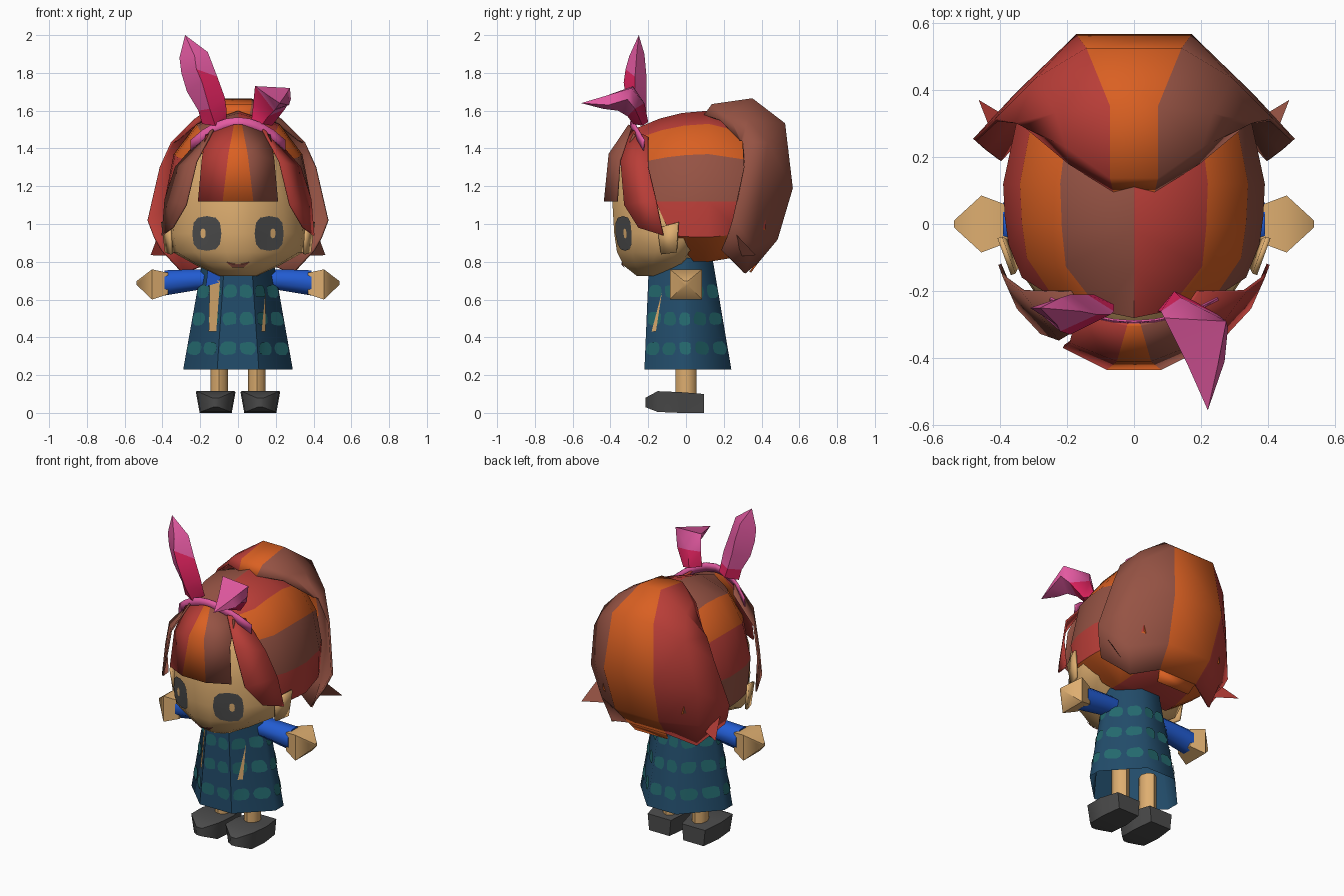
import bpy, bmesh, math, random
from mathutils import Vector
from mathutils.bvhtree import BVHTree

random.seed(4)
cube = bpy.data.objects.get("Cube")
if cube:
    bpy.data.objects.remove(cube)


def material(name, hexcode):
    rgb = [int(hexcode[k:k + 2], 16) / 255 for k in (0, 2, 4)]
    col = [c / 12.92 if c < .04 else ((c + .055) / 1.055) ** 2.4 for c in rgb] + [1]
    m = bpy.data.materials.new(name)
    m.use_nodes = True
    m.diffuse_color = col
    m.node_tree.nodes["Principled BSDF"].inputs["Base Color"].default_value = col
    return m


SKIN = material("skin", "DEAE70")
RED = material("red hair", "BA3E38")
ORANGE = material("orange hair", "DA6022")
BROWN = material("brown hair", "965344")
PINK = material("pink", "E45AA2")
CRIMSON = material("crimson", "E0235F")
NAVY = material("dress blue", "224C6A")
GREEN = material("dress green", "24696E")
BLUE = material("sleeve blue", "225CD2")
GREY = material("dark grey", "4C4C4C")
made = []


def build(name, verts, faces, colours, thick=0):
    """Mesh object with one colour per face."""
    mats = list(dict.fromkeys(colours))
    bm = bmesh.new()
    vs = [bm.verts.new(v) for v in verts]
    for f, c in zip(faces, colours):
        bm.faces.new([vs[k] for k in f]).material_index = mats.index(c)
    bmesh.ops.remove_doubles(bm, verts=bm.verts, dist=.0005)
    bmesh.ops.recalc_face_normals(bm, faces=bm.faces)
    bmesh.ops.triangulate(bm, faces=bm.faces)
    me = bpy.data.meshes.new(name)
    bm.to_mesh(me)
    bm.free()
    for m in mats:
        me.materials.append(m)
    ob = bpy.data.objects.new(name, me)
    bpy.context.collection.objects.link(ob)
    if thick:
        mod = ob.modifiers.new("thickness", "SOLIDIFY")
        mod.thickness, mod.offset = thick, 0
    made.append(ob)
    return ob


def grid(name, rows, colour, closed=False, caps=(), thick=0):
    """Skin rows of points; colour is a material or a rule of (row, column)."""
    n = len(rows[0])
    rule = colour if callable(colour) else lambda i, j: colour
    faces, cols = [], []
    for i in range(len(rows) - 1):
        for j in range(n if closed else n - 1):
            k = (j + 1) % n
            faces.append((i * n + j, i * n + k, i * n + n + k, i * n + n + j))
            cols.append(rule(i, j))
    for i in caps:
        i %= len(rows)
        faces.append(tuple(range(i * n, i * n + n)))
        cols.append(rule(i, 0))
    return build(name, [p for r in rows for p in r], faces, cols, thick)


def ring(half, sx, yc, yf, yb, z):
    """Horizontal ring from a half template, mirrored in x."""
    r = [(x * sx, yc + y * (yf if y < 0 else yb), z) for x, y in half]
    return r + [(-x, y, z) for x, y, z in reversed(r)]


def flip(rows, s):
    return [[(s * x, y, z) for x, y, z in r] for r in rows]


def surface(ob):
    return BVHTree.FromPolygons([v.co for v in ob.data.vertices],
                                [p.vertices for p in ob.data.polygons])


def plate(name, tree, outline, mat, lift=.006):
    """Thin painted patch projected on the front of a surface."""
    n = len(outline)
    mid = tuple(sum(p[k] for p in outline) / n for k in (0, 1))
    pts = []
    for x, z in outline + [mid]:
        hit = tree.ray_cast(Vector((x, -2, z)), Vector((0, 1, 0)))[0]
        pts.append((x, (hit.y if hit else -.2) - lift, z))
    build(name, pts, [(k, (k + 1) % n, n) for k in range(n)], [mat] * n)


def oval(cx, cz, rx, rz, n=12):
    pts = []
    for k in range(n):
        c, s = math.cos(k * math.tau / n), math.sin(k * math.tau / n)
        pts.append((cx + rx * math.copysign(abs(c) ** .7, c),
                    cz + rz * math.copysign(abs(s) ** .7, s)))
    return pts


# Head
half = [(.18, -1), (.66, -.74), (.93, -.35), (1, 0), (.8, .6), (.3, 1)]
head_rows = [(.725, .1, -.18, .08, .08), (.78, .22, -.1, .23, .12),
             (.85, .345, -.05, .315, .1), (.95, .37, 0, .38, .25),
             (1.12, .36, 0, .39, .28), (1.3, .3, 0, .35, .28), (1.45, .2, 0, .22, .2)]
head = grid("head", [ring(half, sx, yc, yf, yb, z) for z, sx, yc, yf, yb in head_rows],
            SKIN, True, (0, -1))
face = surface(head)
for s, side in ((1, "left"), (-1, "right")):
    plate(side + "_eye", face, oval(s * .165, .95, .077, .092), GREY)
    plate(side + "_eye_glint", face, oval(s * .185, .95, .014, .026, 8), SKIN, .009)
    grid(side + "_ear", flip([[(.36, -.15, .98), (.4, -.04, 1.01)],
                              [(.35, -.13, .84), (.38, -.05, .85)]], s), SKIN, thick=.015)
plate("mouth", face, [(-.065, .8), (-.03, .788), (.03, .788), (.065, .8),
                      (.03, .77), (-.03, .77)], BROWN, .009)

# Striped hair cap: one profile swept from front to back
profile = [(0, 1.6), (.22, 1.53), (.34, 1.37), (.39, 1.12), (.385, .93), (.2, .8)]
fronts = [-.28, -.26, -.22, -.16, -.08, .04]
pinch = [1, .55, .82, .95, 1, 1]
half = [(x, z, f, p) for (x, z), f, p in zip(profile, fronts, pinch)]
full = [(-x, z, f, p) for x, z, f, p in half[:0:-1]] + half


def cap_point(x, z, y):
    k = 1 - (.2 * ((.12 - y) / .4) ** 2 if y < .12 else .1 * ((y - .12) / .18) ** 2)
    return x * k, y, 1.1 + (z - 1.1) * k


cap = [[cap_point(x * p, z, f) for x, z, f, p in full]]
cap += [[cap_point(x, z, f + t * (.12 - f)) for x, z, f, p in full] for t in (.35, .65, 1)]
cap += [[cap_point(x, z, y) for x, z, f, p in full] for y in (.3, .42)]
stripes = [ORANGE, BROWN, RED, ORANGE, BROWN, RED, ORANGE, BROWN, RED, ORANGE, RED]
grid("hair_cap", cap, lambda i, j: stripes[j], True, (-1,))

# Big back hair, given as centre, middle and outer columns
back = [[(.06, .1, 1.575), (.19, .18, 1.55), (.32, .29, 1.44)],
        [(.07, .14, 1.63), (.2, .23, 1.57), (.33, .295, 1.44)],
        [(.07, .35, 1.66), (.23, .33, 1.55), (.35, .3, 1.43)],
        [(.14, .52, 1.53), (.29, .43, 1.43), (.41, .31, 1.3)],
        [(.17, .56, 1.19), (.35, .385, 1.12), (.475, .25, 1.02)],
        [(.15, .48, .92), (.33, .35, .89), (.44, .22, .93)],
        [(.13, .38, .8), (.29, .31, .74), (.4, .19, .86)]]
rows = [[(-x, y, z) for x, y, z in reversed(r)] + r for r in back]
locks = [RED, RED, ORANGE, BROWN, BROWN]
grid("back_hair", rows, lambda i, j: locks[j], thick=.012)
grid("back_hair_tip", [[(-.13, .38, .8), (.13, .38, .8)],
                       [(-.11, .34, .745), (.11, .34, .745)]], ORANGE, thick=.01)
for s, side, mat in ((1, "left", BROWN), (-1, "right", RED)):
    grid(side + "_hair_flick", flip([[(.42, .26, .95), (.33, .29, .83)],
                                     [(.463, .37, .835)] * 2], s), mat)

# Fringe and side locks
fringe = [[(.02, -.3, 1.525), (.17, -.27, 1.47)], [(.05, -.405, 1.37), (.19, -.35, 1.34)],
          [(.08, -.43, 1.12), (.21, -.365, 1.12)]]
rows = [[(-x, y, z) for x, y, z in reversed(r)] + r for r in fringe]
grid("fringe", rows, lambda i, j: (RED, ORANGE, BROWN)[j], thick=.01)
lock = [[(.13, -.29, 1.5), (.19, -.2, 1.46)], [(.22, -.345, 1.33), (.33, -.2, 1.3)],
        [(.275, -.325, 1.1), (.385, -.16, 1.13)], [(.345, -.25, .98), (.4, -.12, .94)]]
grid("left_side_lock", lock, RED, thick=.01)
grid("right_side_lock", flip(lock, -1), BROWN, thick=.01)

# Headband with one upright and one folded bow loop
band = []
for k in range(9):
    t = k / 4 - 1
    y, z = -.295 + .07 * t * t, 1.565 - .12 * t * t
    band.append([(.25 * t, y, z - .055), (.25 * t, y + .005, z)])
grid("headband", band, PINK, thick=.006)

tall = [[(-.19, -.25, 1.53), (-.12, -.28, 1.52), (-.06, -.24, 1.55), (-.12, -.21, 1.54)],
        [(-.21, -.25, 1.6), (-.15, -.31, 1.61), (-.06, -.26, 1.6), (-.14, -.21, 1.6)],
        [(-.27, -.25, 1.7), (-.19, -.33, 1.75), (-.07, -.27, 1.67), (-.17, -.21, 1.7)],
        [(-.3, -.25, 1.8), (-.22, -.32, 1.82), (-.11, -.27, 1.78), (-.19, -.21, 1.79)],
        [(-.31, -.25, 1.88), (-.23, -.3, 1.89), (-.16, -.26, 1.91), (-.22, -.22, 1.9)],
        [(-.28, -.25, 2)] * 4]
folded = [[(.07, -.26, 1.54), (.13, -.28, 1.53), (.18, -.23, 1.52), (.12, -.2, 1.54)],
          [(.08, -.26, 1.63), (.16, -.31, 1.57), (.25, -.27, 1.61), (.14, -.22, 1.64)],
          [(.09, -.28, 1.73), (.19, -.36, 1.6), (.28, -.31, 1.66), (.275, -.29, 1.72)],
          [(.16, -.42, 1.68), (.2, -.44, 1.61), (.27, -.41, 1.63), (.25, -.42, 1.68)],
          [(.22, -.555, 1.64)] * 4]
for name, loop, inner in (("upright", tall, 1), ("folded", folded, 0)):
    grid(name + "_bow_loop", loop, lambda i, j: CRIMSON if i == 0 or (
        i <= inner + 1 and j == inner) else PINK, True, (0,))

# Dress, open at the hem, with rows of painted blobs
half = [(.38, -1), (1, -.2), (1, .15), (.35, 1)]
hem, neck = ring(half, .29, 0, .22, .24, .23), ring(half, .185, 0, .195, .14, .82)
dress = grid("dress", [hem, neck], NAVY, True, (-1,))
cloth = surface(dress)
verts, faces = [], []
for j in range(8):
    b0, b1, t0, t1 = [Vector(r[k % 8]) for r in (hem, neck) for k in (j, j + 1)]
    normal = (b1 - b0).cross(t0 - b0).normalized()
    if normal.dot(Vector((b0.x + b1.x, b0.y + b1.y, 0))) < 0:
        normal.negate()
    cols = max(1, round((b1 - b0).length / .13))
    for v in (.19, .455, .7):
        for c in range(cols):
            faces.append(tuple(range(len(verts), len(verts) + 10)))
            for x, y in oval(0, 0, .42, .06, 10):
                r = random.uniform(.88, 1.08)
                u = (c + .5 + x * r) / cols
                p = b0.lerp(b1, u).lerp(t0.lerp(t1, u), v + y * r)
                hit = cloth.ray_cast(p + normal * .1, -normal)[0]
                verts.append((hit or p) + normal * .005)
build("dress_pattern", verts, faces, [GREEN] * len(faces))
plate("right_dress_slit", cloth, [(-.155, .43), (-.115, .43), (-.095, .7), (-.15, .7)], SKIN, .0095)
plate("left_dress_slit", cloth, [(.125, .43), (.145, .43), (.145, .64)], SKIN, .0095)
plate("sleeve_patch", cloth, [(-.17, .67), (-.1, .69), (-.09, .74), (-.16, .76)], BLUE, .0095)


def limb(name, sections, mat, sides):
    """Loft along x from (x, z, y radius, z radius) with flat top and bottom."""
    rows = []
    for x, z, ry, rz in sections:
        turns = [(k + .5) * math.tau / sides for k in range(sides)]
        rows.append([(x, ry * math.cos(a), z + rz * math.sin(a)) for a in turns])
    grid(name, rows, mat, True, (0, -1))


# Arms, legs and shoes
shoe = [(.03, .015, .02, -.215), (.005, .08, .1, -.15), (0, .085, .105, -.03), (0, .07, .08, .095)]
tops = (.08, .115, .11, .1)
for s, side in ((1, "left"), (-1, "right")):
    limb(side + "_sleeve", [(s * .12, .705, .065, .06), (s * .22, .705, .07, .06),
                            (s * .39, .688, .07, .072)], BLUE, 8)
    limb(side + "_hand", [(s * .37, .685, .075, .08), (s * .455, .68, .12, .113),
                          (s * .537, .688, .014, .014)], SKIN, 4)
    leg = [[(s * .1 + .046 * math.cos(k * math.tau / 8), .055 * math.sin(k * math.tau / 8), z)
            for k in range(8)] for z in (.08, .35)]
    grid(side + "_leg", leg, SKIN, True)
    rows = [[(s * .118 - lo, y, z), (s * .118 + lo, y, z), (s * .118 + hi, y, t),
             (s * .118 - hi, y, t)] for (z, lo, hi, y), t in zip(shoe, tops)]
    grid(side + "_shoe", rows, GREY, True, (0, -1))

# Soft shading with sharp creases kept
bpy.ops.object.select_all(action="DESELECT")
for ob in made:
    ob.select_set(True)
bpy.context.view_layer.objects.active = made[0]
bpy.ops.object.shade_smooth_by_angle(angle=math.radians(50))
